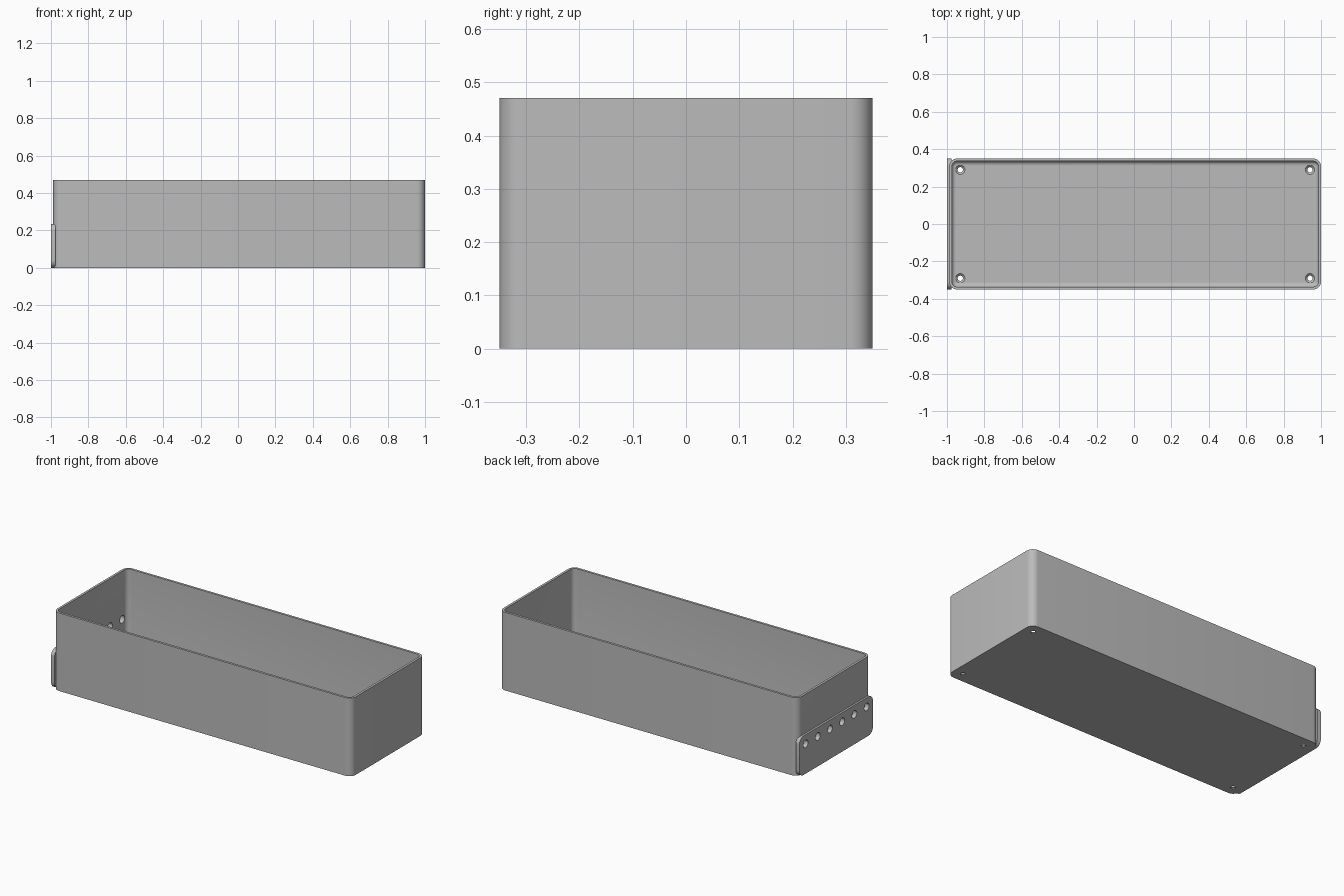
import bpy, bmesh, math
from mathutils import Matrix, Vector

cube = bpy.data.objects.get("Cube")
if cube:
    bpy.data.objects.remove(cube, do_unlink=True)

grey = bpy.data.materials.new("plain grey")
grey.use_nodes = True
colour = (0.5, 0.5, 0.5, 1)
grey.diffuse_color = colour
grey.node_tree.nodes["Principled BSDF"].inputs["Base Color"].default_value = colour

X0, X1, HALF_Y, HEIGHT = -0.988, 1.0, 0.35, 0.47
MID_X, HALF_X = (X0 + X1) / 2, (X1 - X0) / 2
CORNER, WALL, FLOOR, FILLET = 0.042, 0.014, 0.016, 0.022


def rounded_rect(half_w, half_h, radius, steps=8):
    """Outline of a rounded rectangle, counter-clockwise."""
    points = []
    for q, (sx, sy) in enumerate([(1, 1), (-1, 1), (-1, -1), (1, -1)]):
        for i in range(steps + 1):
            a = math.pi / 2 * (q + i / steps)
            points.append((sx * (half_w - radius) + radius * math.cos(a),
                           sy * (half_h - radius) + radius * math.sin(a)))
    return points


def make_object(name, bm):
    bmesh.ops.recalc_face_normals(bm, faces=bm.faces)
    mesh = bpy.data.meshes.new(name)
    bm.to_mesh(mesh)
    bm.free()
    mesh.materials.append(grey)
    ob = bpy.data.objects.new(name, mesh)
    bpy.context.collection.objects.link(ob)
    return ob


def loft(name, rings):
    """Skin equal-sized closed rings and cap both ends."""
    bm = bmesh.new()
    loops = [[bm.verts.new(p) for p in ring] for ring in rings]
    n = len(loops[0])
    for a, b in zip(loops, loops[1:]):
        for i in range(n):
            j = (i + 1) % n
            bm.faces.new((a[i], a[j], b[j], b[i]))
    bm.faces.new(loops[0])
    bm.faces.new(loops[-1])
    return make_object(name, bm)


def tray_ring(inset, z):
    return [(MID_X + x, y, z) for x, y in
            rounded_rect(HALF_X - inset, HALF_Y - inset, CORNER - inset)]


# Open tray with thin walls and a fillet around the floor
rings = [tray_ring(0, 0), tray_ring(0, HEIGHT), tray_ring(WALL, HEIGHT)]
for i in range(7):
    a = math.pi / 2 * i / 6
    rings.append(tray_ring(WALL + FILLET * (1 - math.cos(a)),
                           FLOOR + FILLET * (1 - math.sin(a))))
tray = loft("tray", rings)

# Mounting plate on the end wall
PLATE_HALF = 0.1175
plate = loft("mounting_plate", [
    [(x, y, PLATE_HALF + z) for y, z in rounded_rect(HALF_Y, PLATE_HALF, 0.04)]
    for x in (-1.0, -0.977)])

# Cutters for the plate holes and the countersunk floor holes
bm = bmesh.new()
for i in range(6):
    place = Matrix.Translation((-0.98, -0.29 + 0.116 * i, 0.18)) @ Matrix.Rotation(math.pi / 2, 4, 'Y')
    bmesh.ops.create_cone(bm, cap_ends=True, segments=24, radius1=0.023,
                          radius2=0.023, depth=0.1, matrix=place)
side_holes = make_object("side_hole_cutter", bm)


def floor_hole(x, y):
    profile = [(0.014, -0.02), (0.014, 0.005), (0.025, FLOOR), (0.025, 0.05)]
    return [[(x + r * math.cos(math.tau * k / 24), y + r * math.sin(math.tau * k / 24), z)
             for k in range(24)] for r, z in profile]


floor_cutters = [loft("floor_hole_cutter", floor_hole(MID_X + sx * 0.935, sy * 0.29))
                 for sx in (-1, 1) for sy in (-1, 1)]


def cut(ob, cutters):
    bpy.context.view_layer.objects.active = ob
    for cutter in cutters:
        cutter.hide_render = True
        mod = ob.modifiers.new("holes", 'BOOLEAN')
        mod.operation, mod.solver, mod.object = 'DIFFERENCE', 'EXACT', cutter
        bpy.ops.object.modifier_apply(modifier=mod.name)


cut(tray, [side_holes] + floor_cutters)
cut(plate, [side_holes])
for cutter in [side_holes] + floor_cutters:
    bpy.data.objects.remove(cutter, do_unlink=True)

# Smooth rounded corners, crisp edges
for ob in (tray, plate):
    bpy.ops.object.select_all(action='DESELECT')
    ob.select_set(True)
    bpy.context.view_layer.objects.active = ob
    bpy.ops.object.shade_smooth_by_angle(angle=math.radians(30))
